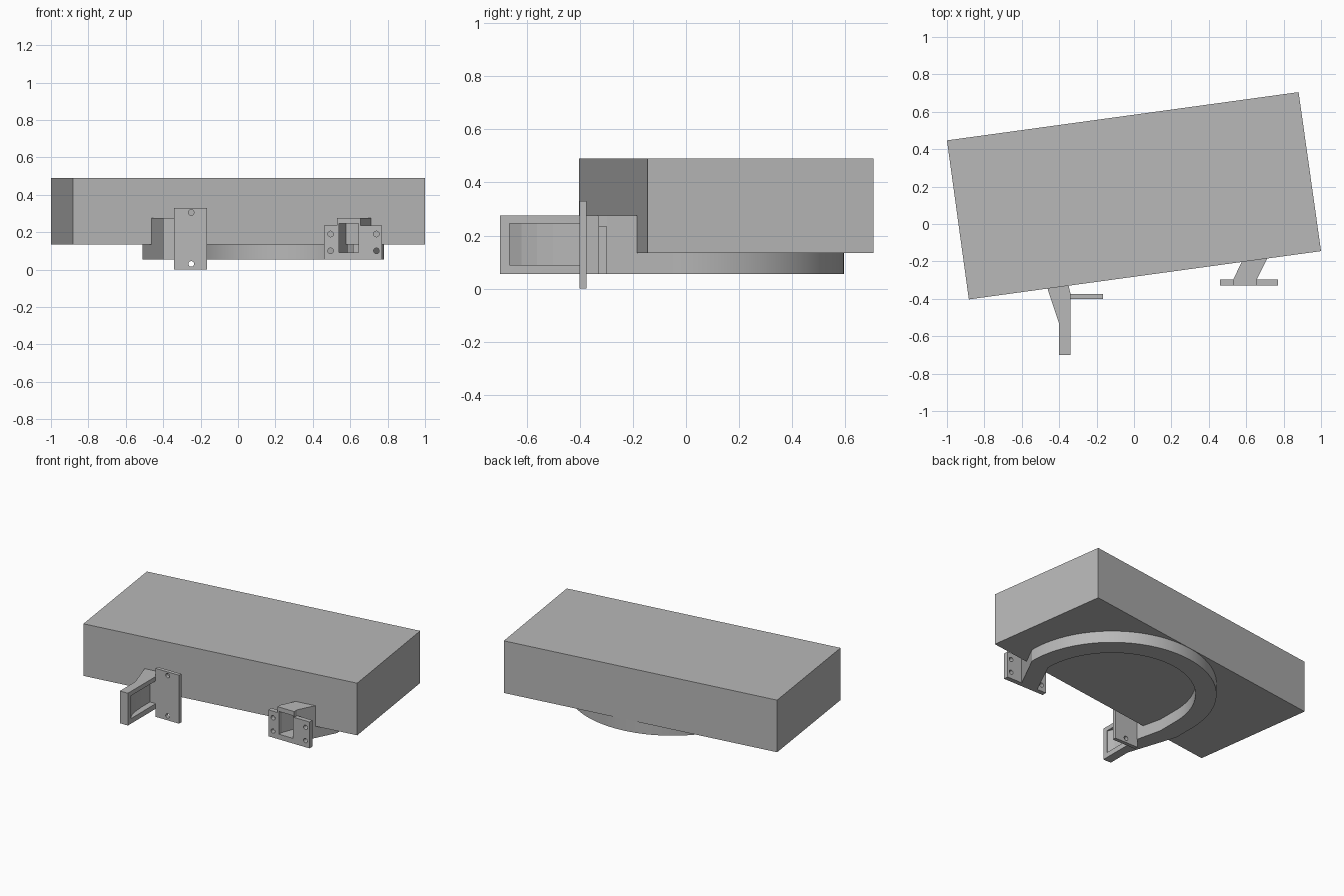
import bpy, bmesh, math

if "Cube" in bpy.data.objects:
    bpy.data.objects.remove(bpy.data.objects["Cube"])

grey = bpy.data.materials.new("plain grey")
grey.diffuse_color = (0.48, 0.48, 0.48, 1)
grey.use_nodes = True
grey.node_tree.nodes["Principled BSDF"].inputs["Base Color"].default_value = grey.diffuse_color


def prism(name, outline, z0, z1):
    """Extrude a flat xy outline from z0 to z1."""
    bm = bmesh.new()
    face = bm.faces.new([bm.verts.new((x, y, z0)) for x, y in outline])
    top = bmesh.ops.extrude_face_region(bm, geom=[face])["geom"]
    bmesh.ops.translate(bm, vec=(0, 0, z1 - z0),
                        verts=[v for v in top if isinstance(v, bmesh.types.BMVert)])
    bmesh.ops.recalc_face_normals(bm, faces=bm.faces)
    mesh = bpy.data.meshes.new(name)
    bm.to_mesh(mesh)
    bm.free()
    mesh.materials.append(grey)
    ob = bpy.data.objects.new(name, mesh)
    bpy.context.collection.objects.link(ob)
    return ob


def box(name, x0, x1, y0, y1, z0, z1):
    return prism(name, [(x0, y0), (x1, y0), (x1, y1), (x0, y1)], z0, z1)


def hide(ob):
    ob.hide_render = True
    ob.hide_viewport = True


def cut(target, cutter):
    mod = target.modifiers.new("cut", "BOOLEAN")
    mod.operation = "DIFFERENCE"
    mod.solver = "EXACT"
    mod.object = cutter
    hide(cutter)


def drill(target, x, y, z, r=0.015):
    """Screw hole running along y."""
    bpy.ops.mesh.primitive_cylinder_add(vertices=24, radius=r, depth=0.1,
                                        location=(x, y, z),
                                        rotation=(math.pi / 2, 0, 0))
    hole = bpy.context.object
    hole.name = "hole_cutter"
    hole.data.materials.append(grey)
    cut(target, hole)


def arc(cx, cy, r, a0, a1, n=64):
    return [(cx + r * math.cos(a0 + (a1 - a0) * i / n),
             cy + r * math.sin(a0 + (a1 - a0) * i / n)) for i in range(n + 1)]


# Turned slab
prism("slab", [(-1, 0.447), (-0.883, -0.403), (1, -0.145), (0.88, 0.705)], 0.135, 0.49)

# Half ring under the slab, running into the two front arms
CX, CY = 0.135, -0.05
outline = (arc(CX, CY, 0.645, 0, math.pi)
           + [(-0.51, -0.2), (-0.40, -0.535), (-0.40, -0.70), (-0.34, -0.70),
              (-0.34, -0.37), (-0.38, -0.2)]
           + arc(CX, CY, 0.515, math.pi, 0)
           + [(0.53, -0.298), (0.53, -0.33), (0.655, -0.33), (0.655, -0.298)])
ring = prism("curved_support", outline, 0.055, 0.275)

# Side pocket in the left arm, with a curved back wall
pocket = prism("pocket_cutter",
               [(-0.30, -0.665), (-0.345, -0.665), (-0.365, -0.62), (-0.378, -0.56),
                (-0.383, -0.50), (-0.383, -0.40), (-0.30, -0.40)], 0.09, 0.245)
cut(ring, pocket)

# Front opening through the right arm
opening = prism("opening_cutter",
                [(0.54, -0.40), (0.645, -0.40), (0.645, -0.30), (0.735, -0.12),
                 (0.61, -0.12), (0.54, -0.30)], 0.09, 0.245)
cut(ring, opening)

# Mounting flanges on the right arm
for side, x0, x1, hx in (("left", 0.46, 0.532, 0.495), ("right", 0.653, 0.77, 0.74)):
    flange = box(side + "_flange", x0, x1, -0.33, -0.298, 0.055, 0.235)
    for z in (0.1, 0.19):
        drill(flange, hx, -0.315, z)

# Tall mounting plate beside the left arm
plate = box("mounting_plate", -0.342, -0.165, -0.40, -0.375, 0, 0.33)
for z in (0.03, 0.305):
    drill(plate, -0.25, -0.388, z)

# Smooth the ring curve, keep edges sharp
bpy.ops.object.select_all(action="DESELECT")
ring.select_set(True)
bpy.context.view_layer.objects.active = ring
bpy.ops.object.shade_smooth_by_angle(angle=math.radians(20))
